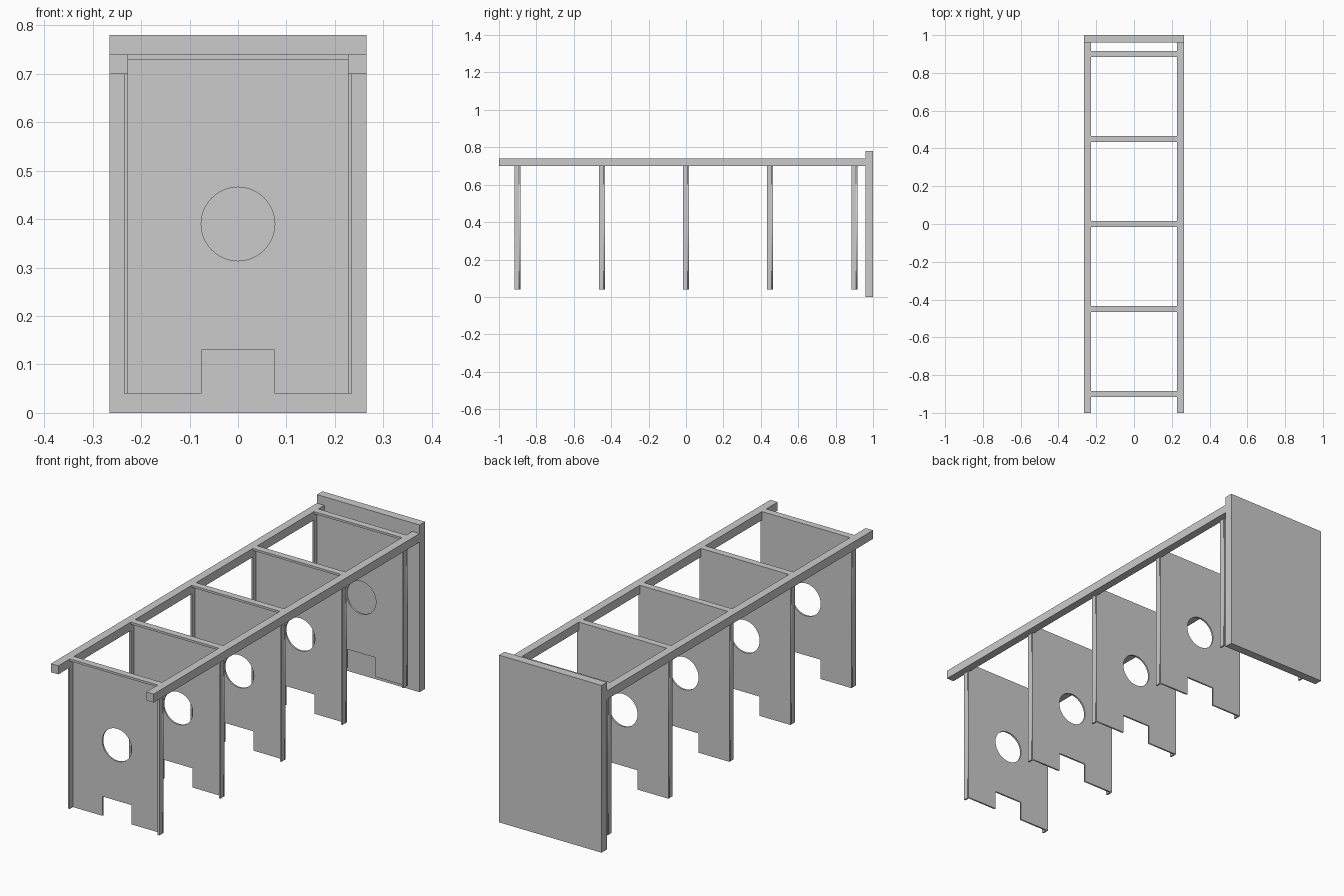
import bpy, math
from mathutils import Matrix

if "Cube" in bpy.data.objects:
    bpy.data.objects.remove(bpy.data.objects["Cube"])


def box(name, x, y, z):
    """Box from (min, max) ranges on each axis."""
    lo, hi = zip(x, y, z)
    v = [(a, b, c) for c in (lo[2], hi[2]) for a, b in
         ((lo[0], lo[1]), (hi[0], lo[1]), (hi[0], hi[1]), (lo[0], hi[1]))]
    f = [(3, 2, 1, 0), (4, 5, 6, 7)]
    f += [(i, (i + 1) % 4, (i + 1) % 4 + 4, i + 4) for i in range(4)]
    me = bpy.data.meshes.new(name)
    me.from_pydata(v, [], f)
    ob = bpy.data.objects.new(name, me)
    bpy.context.collection.objects.link(ob)
    return ob


def sheet(name, outlines, thickness):
    """Flat upright sheet in XZ, centred on y = 0; inner outlines become holes."""
    cu = bpy.data.curves.new(name, 'CURVE')
    cu.dimensions = '2D'
    cu.fill_mode = 'BOTH'
    cu.extrude = thickness / 2
    for pts in outlines:
        sp = cu.splines.new('POLY')
        sp.points.add(len(pts) - 1)
        for p, (x, z) in zip(sp.points, pts):
            p.co = (x, z, 0, 1)
        sp.use_cyclic_u = True
    tmp = bpy.data.objects.new(name, cu)
    bpy.context.collection.objects.link(tmp)
    bpy.context.view_layer.objects.active = tmp
    tmp.select_set(True)
    bpy.ops.object.convert(target='MESH')
    ob = bpy.context.object
    ob.data.transform(Matrix.Rotation(math.pi / 2, 4, 'X'))
    ob.select_set(False)
    return ob


HALF = 0.265          # half of the overall width
INNER = 0.227         # inner face of rails and flanges
OUTER = 0.235         # outer face of the ribs
DEPTH = 0.032         # rib depth
T = 0.008             # sheet thickness

# End panel
box("end_panel", (-HALF, HALF), (0.96, 1.0), (0, 0.78))

# Long top rails
for side, s in (("left", -1), ("right", 1)):
    box(f"{side}_rail", sorted((s * INNER, s * HALF)), (-1, 0.96), (0.70, 0.74))

# Rib outline: stepped under the rails, notched at the bottom, round hole
right = [(0.075, 0.13), (0.075, 0.04), (OUTER, 0.04), (OUTER, 0.70),
         (INNER, 0.70), (INNER, 0.735)]
outline = right + [(-x, z) for x, z in reversed(right)]
hole = [(0.076 * math.cos(a), 0.39 + 0.076 * math.sin(a))
        for a in (i * math.tau / 64 for i in range(64))]

# Five ribs: thin web at the back, side and top flanges facing forward
for i in range(5):
    y = -0.9 + 0.45 * i
    y0, y1 = y - DEPTH / 2, y + DEPTH / 2
    web = sheet(f"rib_web_{i + 1}", [outline, hole], T)
    web.location.y = y1 - T / 2
    box(f"rib_top_flange_{i + 1}", (-INNER, INNER), (y0, y1), (0.73, 0.74))
    for side, s in (("left", -1), ("right", 1)):
        box(f"rib_{side}_flange_{i + 1}", sorted((s * INNER, s * OUTER)),
            (y0, y1 - T), (0.04, 0.70))
